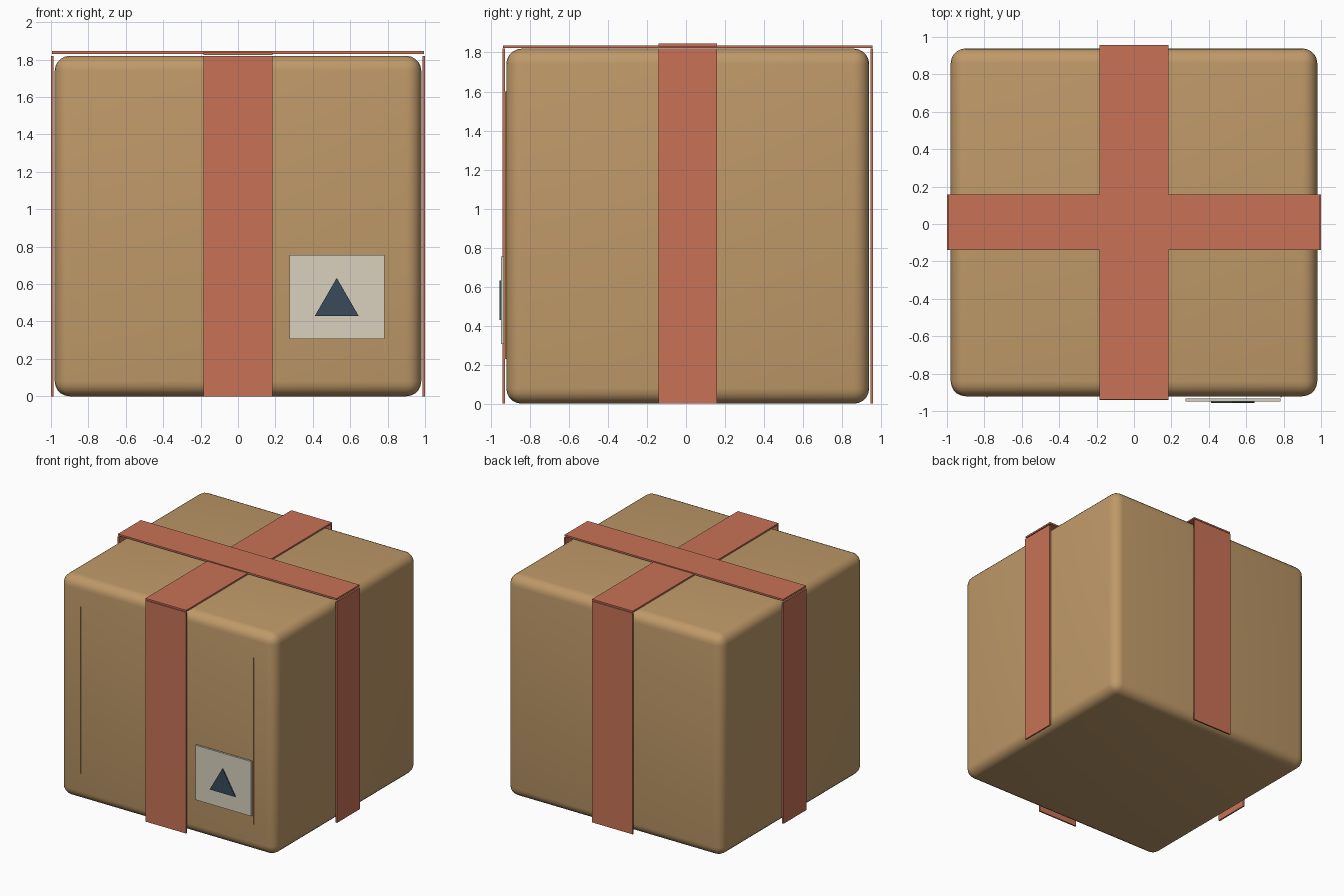
import bpy
import math

if "Cube" in bpy.data.objects:
    bpy.data.objects.remove(bpy.data.objects["Cube"])


def material(name, rgb):
    m = bpy.data.materials.new(name)
    m.diffuse_color = (*rgb, 1)
    m.use_nodes = True
    m.node_tree.nodes["Principled BSDF"].inputs["Base Color"].default_value = m.diffuse_color
    return m


CARD = material("cardboard", (0.52, 0.32, 0.14))
CREASE = material("crease_brown", (0.30, 0.18, 0.08))
TAPE = material("red_tape", (0.58, 0.17, 0.095))
PAPER = material("label_paper", (0.70, 0.64, 0.52))
INK = material("dark_ink", (0.04, 0.07, 0.10))


def block(name, lo, hi, mat):
    """Box between two opposite corners."""
    bpy.ops.mesh.primitive_cube_add(
        size=1, location=[(a + b) / 2 for a, b in zip(lo, hi)])
    ob = bpy.context.object
    ob.name = name
    ob.scale = [b - a for a, b in zip(lo, hi)]
    bpy.ops.object.transform_apply(location=False, rotation=False, scale=True)
    ob.data.materials.append(mat)
    return ob


CY = 0.009           # the carton sits slightly behind centre
HX, HY, TOP = 0.98, 0.93, 1.82

# Rounded carton
carton = block("carton", (-HX, CY - HY, 0), (HX, CY + HY, TOP), CARD)
bevel = carton.modifiers.new("rounded_edges", 'BEVEL')
bevel.width = 0.08
bevel.segments = 5
bpy.ops.object.modifier_apply(modifier=bevel.name)
bpy.ops.object.shade_smooth_by_angle(angle=math.radians(40))

# Tape strips crossing on the top
block("top_tape_lengthwise", (-0.185, CY - 0.948, 1.824), (0.185, CY + 0.948, 1.837), TAPE)
block("top_tape_crosswise", (-0.995, CY - 0.149, 1.831), (0.995, CY + 0.149, 1.845), TAPE)

# Tape strips hanging down all four sides
for name, s in (("front_tape", -1), ("back_tape", 1)):
    y0, y1 = sorted((CY + s * 0.937, CY + s * 0.949))
    block(name, (-0.185, y0, 0), (0.185, y1, TOP), TAPE)
for name, s in (("left_tape", -1), ("right_tape", 1)):
    x0, x1 = sorted((s * 0.987, s * 1.0))
    block(name, (x0, CY - 0.149, 0), (x1, CY + 0.149, TOP), TAPE)

# Thin raised creases on the front
for name, x in (("left_crease", -0.786), ("right_crease", 0.786)):
    block(name, (x - 0.003, -0.927, 0.23), (x + 0.003, -0.915, 1.6), CARD)

# Paper label with a triangle mark
block("label", (0.275, -0.948, 0.305), (0.783, -0.932, 0.755), PAPER)
bpy.ops.mesh.primitive_cylinder_add(
    vertices=3, radius=0.135, depth=0.008, location=(0.528, -0.953, 0.4975),
    rotation=(math.radians(90), 0, 0))
mark = bpy.context.object
mark.name = "label_triangle"
mark.data.materials.append(INK)
